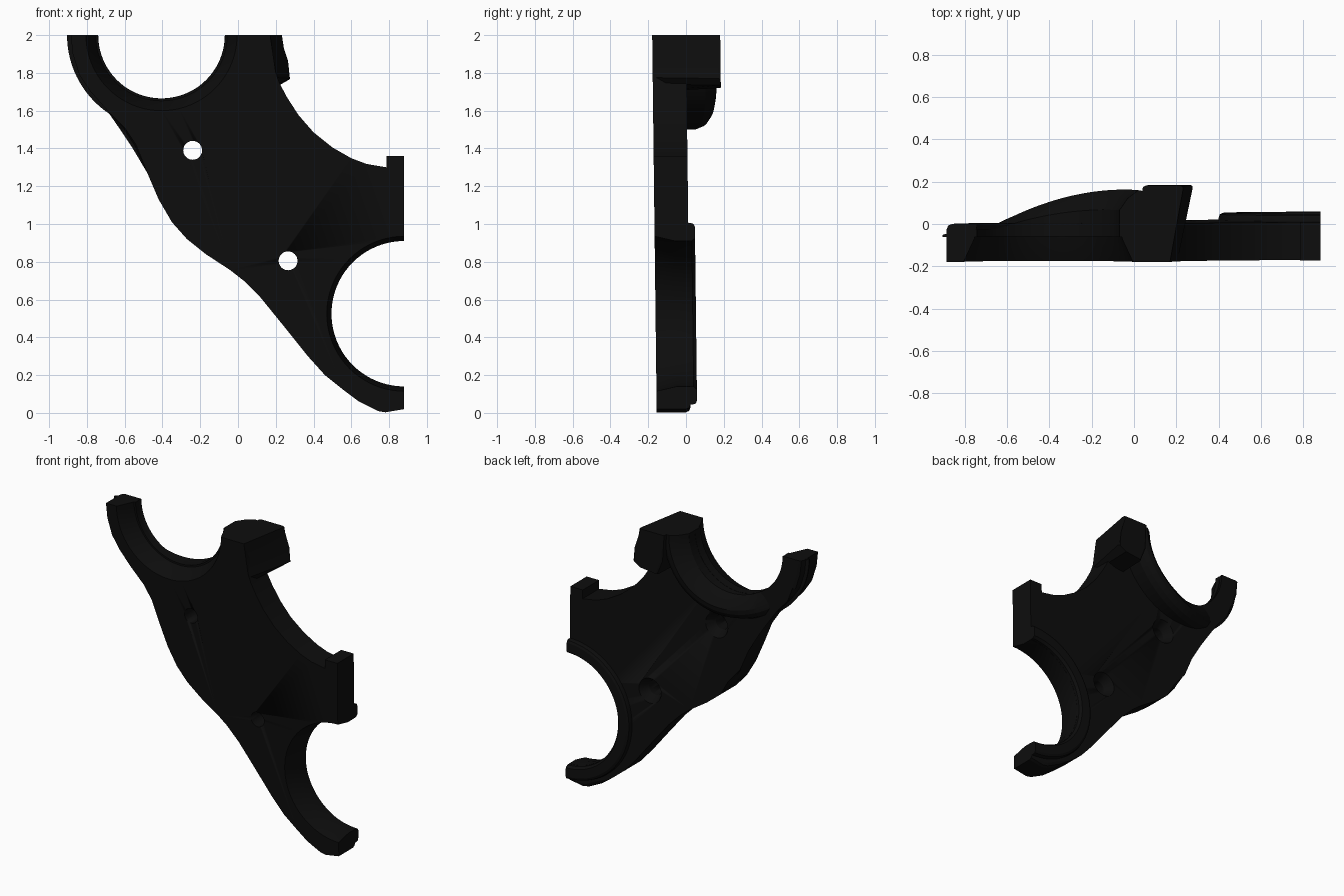
import bpy, bmesh
from math import sin, cos, pi
from mathutils import Vector

if "Cube" in bpy.data.objects:
    bpy.data.objects.remove(bpy.data.objects["Cube"])

black = bpy.data.materials.new("matte_black")
black.use_nodes = True
colour = (0.004, 0.004, 0.004, 1)
black.diffuse_color = colour
black.node_tree.nodes["Principled BSDF"].inputs["Base Color"].default_value = colour

FRONT, BACK = -0.167, 0.012
UPPER, LOWER = (-0.405, 2.0), (0.88, 0.525)   # centres of the two cradles (x, z)


def arc(centre, r, a0, a1, n=40):
    return [(centre[0] + r * cos(a0 + (a1 - a0) * i / n),
             centre[1] + r * sin(a0 + (a1 - a0) * i / n)) for i in range(n + 1)]


def finish(name, bm):
    """Lean the part slightly, then make an object of it."""
    for v in bm.verts:
        v.co.y -= 0.012 * (v.co.z - 1)
    bmesh.ops.recalc_face_normals(bm, faces=bm.faces)
    mesh = bpy.data.meshes.new(name)
    bm.to_mesh(mesh)
    bm.free()
    mesh.materials.append(black)
    ob = bpy.data.objects.new(name, mesh)
    bpy.context.collection.objects.link(ob)
    bpy.ops.object.select_all(action='DESELECT')
    ob.select_set(True)
    bpy.context.view_layer.objects.active = ob
    bpy.ops.object.shade_smooth_by_angle(angle=0.35)
    return ob


def loft(loops, closed=True):
    """Skin a list of equal-length loops and cap both ends."""
    bm = bmesh.new()
    rings = [[bm.verts.new(p) for p in loop] for loop in loops]
    n = len(rings[0])
    for a, b in zip(rings, rings[1:]):
        for i in range(n):
            j = (i + 1) % n
            bm.faces.new((a[i], a[j], b[j], b[i]))
    bm.faces.new(rings[0])
    bm.faces.new(rings[-1])
    return bm, rings


# Bracket plate with flared cradle bores
long_edge = [(-0.885, 2), (-0.875, 1.9), (-0.84, 1.79), (-0.78, 1.7), (-0.7, 1.61),
             (-0.6, 1.51), (-0.54, 1.42), (-0.48, 1.27), (-0.42, 1.13), (-0.35, 1.01),
             (-0.27, 0.92), (-0.17, 0.84), (-0.04, 0.755), (0.03, 0.7), (0.12, 0.61),
             (0.25, 0.45), (0.37, 0.3), (0.46, 0.2), (0.56, 0.12), (0.64, 0.06),
             (0.74, 0.01), (0.78, 0.003), (0.88, 0.02)]
right_edge = [(0.88, 1.36), (0.785, 1.36), (0.785, 1.3), (0.68, 1.318), (0.6, 1.348),
              (0.5, 1.405), (0.4, 1.485), (0.32, 1.577), (0.26, 1.67), (0.22, 1.745),
              (0.2, 1.8), (0.17, 2)]


def outline(y, r_up, r_low):
    pts = (long_edge + arc(LOWER, r_low, -pi / 2, -3 * pi / 2) + right_edge
           + arc(UPPER, r_up, 0, -pi))
    return [(x, y, z) for x, z in pts]


bm, rings = loft([outline(FRONT, 0.4, 0.41), outline(-0.06, 0.35, 0.385),
                  outline(BACK, 0.335, 0.385)])
back = rings[-1]
rim = [bm.edges.get((back[i], back[i + 1])) for i in range(len(long_edge) - 1)]
bmesh.ops.bevel(bm, geom=rim, offset=0.025, segments=2, affect='EDGES', profile=0.5)
plate = finish("bracket_plate", bm)

# Countersunk screw holes
for x, z in ((-0.24, 1.39), (0.265, 0.805)):
    bm, _ = loft([[(px, y, pz) for px, pz in arc((x, z), r, 0, 2 * pi * 31 / 32, 31)]
                  for y, r in ((-0.3, 0.05), (-0.05, 0.05), (BACK, 0.085), (0.1, 0.085))])
    cutter = finish("screw_hole_cutter", bm)
    cutter.hide_render = True
    mod = plate.modifiers.new("screw_hole", 'BOOLEAN')
    mod.operation, mod.solver, mod.object = 'DIFFERENCE', 'EXACT', cutter
    bpy.context.view_layer.objects.active = plate
    bpy.ops.object.modifier_apply(modifier=mod.name)
    bpy.data.objects.remove(cutter)


# Raised collars behind the cradles: section(x) gives (radius, y) pairs
def collar(name, centre, a0, a1, section, n=48):
    loops = []
    for i in range(n + 1):
        a = a0 + (a1 - a0) * i / n
        c, s = cos(a), sin(a)
        loops.append([(centre[0] + r * c, y, centre[1] + r * s)
                      for r, y in section(centre[0] + 0.45 * c)])
    finish(name, loft(loops)[0])


def upper_section(x):
    h = max(0.172 - 0.38 * x * x, -0.03)      # ramps up toward the arm
    inner = max(h * 0.45, -0.03)
    return [(0.336, -0.05), (0.336, inner), (0.375, inner + (h - inner) * 0.6),
            (0.425, h), (0.455, h - 0.005), (0.485, max(h - 0.025, -0.035)),
            (0.5, max(h - 0.06, -0.04)), (0.5, -0.05)]


def lower_section(x):
    return [(0.386, -0.05), (0.386, 0.03), (0.4, 0.047), (0.46, 0.047),
            (0.475, 0.04), (0.48, 0.025), (0.48, -0.05)]


collar("upper_collar", UPPER, -pi, 0, upper_section)
collar("lower_collar", LOWER, pi / 2, 3 * pi / 2, lower_section)

# Flared clamp arm beside the upper cradle
front_arm = [(0.03, 2), (0.17, 2), (0.18, 1.88), (0.205, 1.775), (0.205, 1.74),
             (0.1, 1.7), (0.06, 1.82)]
back_arm = [(0.04, 2), (0.235, 2), (0.25, 1.86), (0.28, 1.77), (0.22, 1.735),
            (0.09, 1.72), (0.05, 1.82)]
bm, rings = loft([[(x, FRONT, z) for x, z in front_arm],
                  [(x, 0.193, z) for x, z in back_arm]])
ends = rings[-1]
edges = [bm.edges.get((ends[i], ends[(i + 1) % 7])) for i in (1, 2, 5, 6)]
bmesh.ops.bevel(bm, geom=[e for e in edges if e and abs(e.verts[0].co.z - e.verts[1].co.z) > 0.05],
                offset=0.015, segments=2, affect='EDGES', profile=0.5)
finish("clamp_arm", bm)
